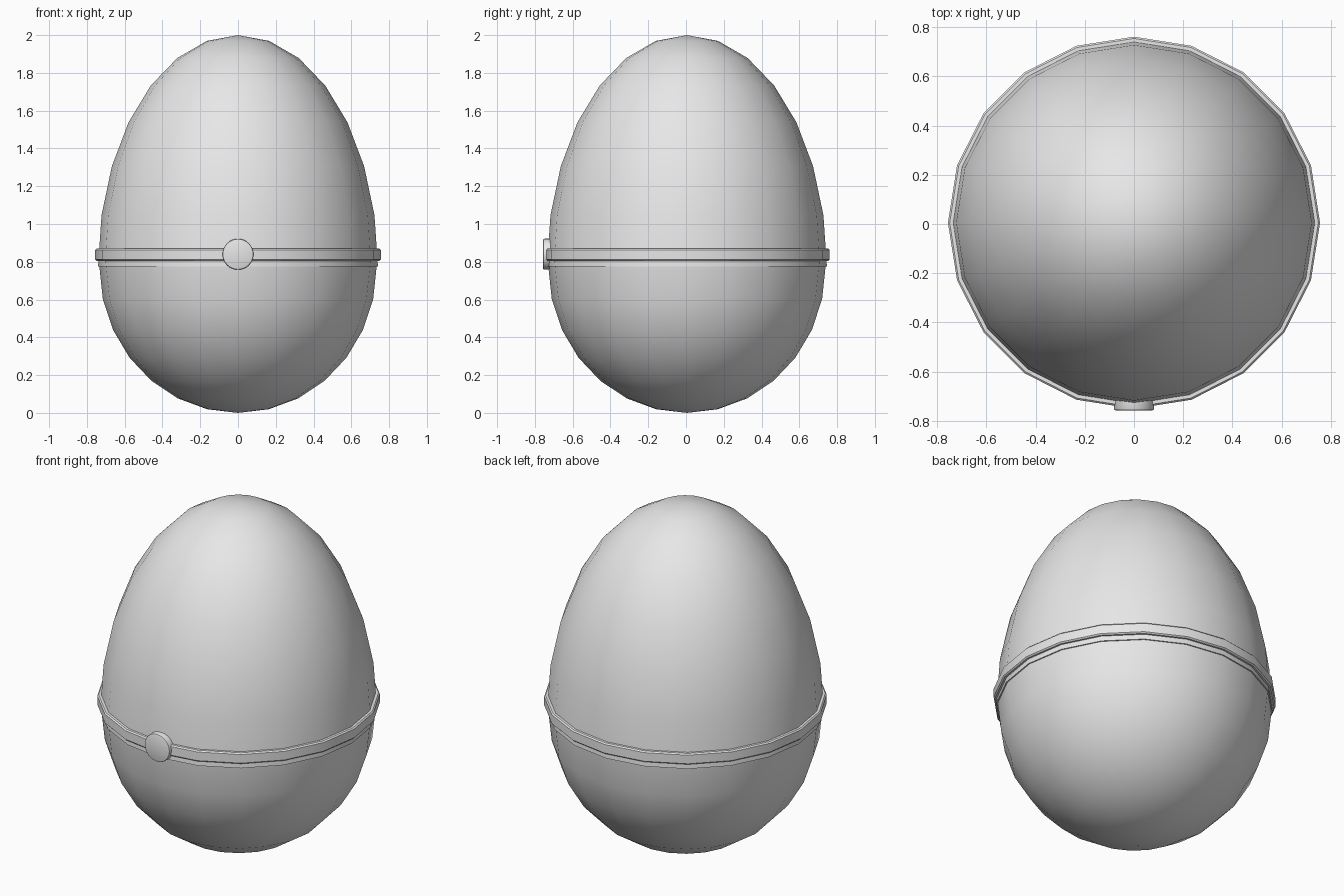
import bpy, bmesh, math
from mathutils import Matrix

cube = bpy.data.objects.get("Cube")
if cube:
    bpy.data.objects.remove(cube, do_unlink=True)

SIDES = 20      # facets around the egg
STEPS = 7       # rings from seam to pole
SEAM = 0.775    # height where the two shells meet
OFFSET_Y = 0.005

grey = bpy.data.materials.new("light_grey")
grey.use_nodes = True
grey.diffuse_color = (0.8, 0.8, 0.8, 1)
grey.node_tree.nodes["Principled BSDF"].inputs["Base Color"].default_value = (0.8, 0.8, 0.8, 1)


def lathe(name, profile, sides, matrix, closed=False, smooth_angle=35):
    """Spin an (r, z) profile around z; points on the axis become poles."""
    bm = bmesh.new()
    rings = []
    for r, z in profile:
        count = 1 if r < 1e-5 else sides
        rings.append([bm.verts.new((r * math.cos(2 * math.pi * i / sides),
                                    r * math.sin(2 * math.pi * i / sides), z))
                      for i in range(count)])
    pairs = list(zip(rings, rings[1:]))
    if closed:
        pairs.append((rings[-1], rings[0]))
    for a, b in pairs:
        for i in range(sides):
            j = (i + 1) % sides
            quad = [a[i % len(a)], a[j % len(a)], b[j % len(b)], b[i % len(b)]]
            bm.faces.new(list(dict.fromkeys(quad)))
    bmesh.ops.recalc_face_normals(bm, faces=bm.faces)
    bm.transform(matrix)
    mesh = bpy.data.meshes.new(name)
    bm.to_mesh(mesh)
    bm.free()
    mesh.materials.append(grey)
    obj = bpy.data.objects.new(name, mesh)
    bpy.context.collection.objects.link(obj)
    bpy.ops.object.select_all(action='DESELECT')
    obj.select_set(True)
    bpy.context.view_layer.objects.active = obj
    bpy.ops.object.shade_smooth_by_angle(angle=math.radians(smooth_angle))
    return obj


def half_egg(radius, height):
    """Quarter ellipse from the seam to the pole."""
    angles = [math.pi / 2 * i / STEPS for i in range(STEPS + 1)]
    return [(radius * math.cos(a), SEAM + height * math.sin(a)) for a in angles]


centre = Matrix.Translation((0, OFFSET_Y, 0))

# Two shells; the upper one overhangs the lower with a thin flat rim
lathe("upper_shell", [(0.70, SEAM)] + half_egg(0.741, 2 - SEAM), SIDES, centre)
lathe("lower_shell", half_egg(0.734, -SEAM), SIDES, centre)

# Band with chamfered outer edges
lathe("band", [(0.72, 0.805), (0.749, 0.805), (0.756, 0.812),
               (0.756, 0.863), (0.749, 0.87), (0.72, 0.87)],
      SIDES, centre, closed=True)

# Round clasp button on the front, with a softened rim
face_front = Matrix.Translation((0, -0.73, 0.84)) @ Matrix.Rotation(math.pi / 2, 4, 'X')
lathe("clasp_button", [(0, -0.02), (0.082, -0.02), (0.082, 0.02),
                       (0.08, 0.025), (0.075, 0.027), (0, 0.027)],
      32, face_front)
